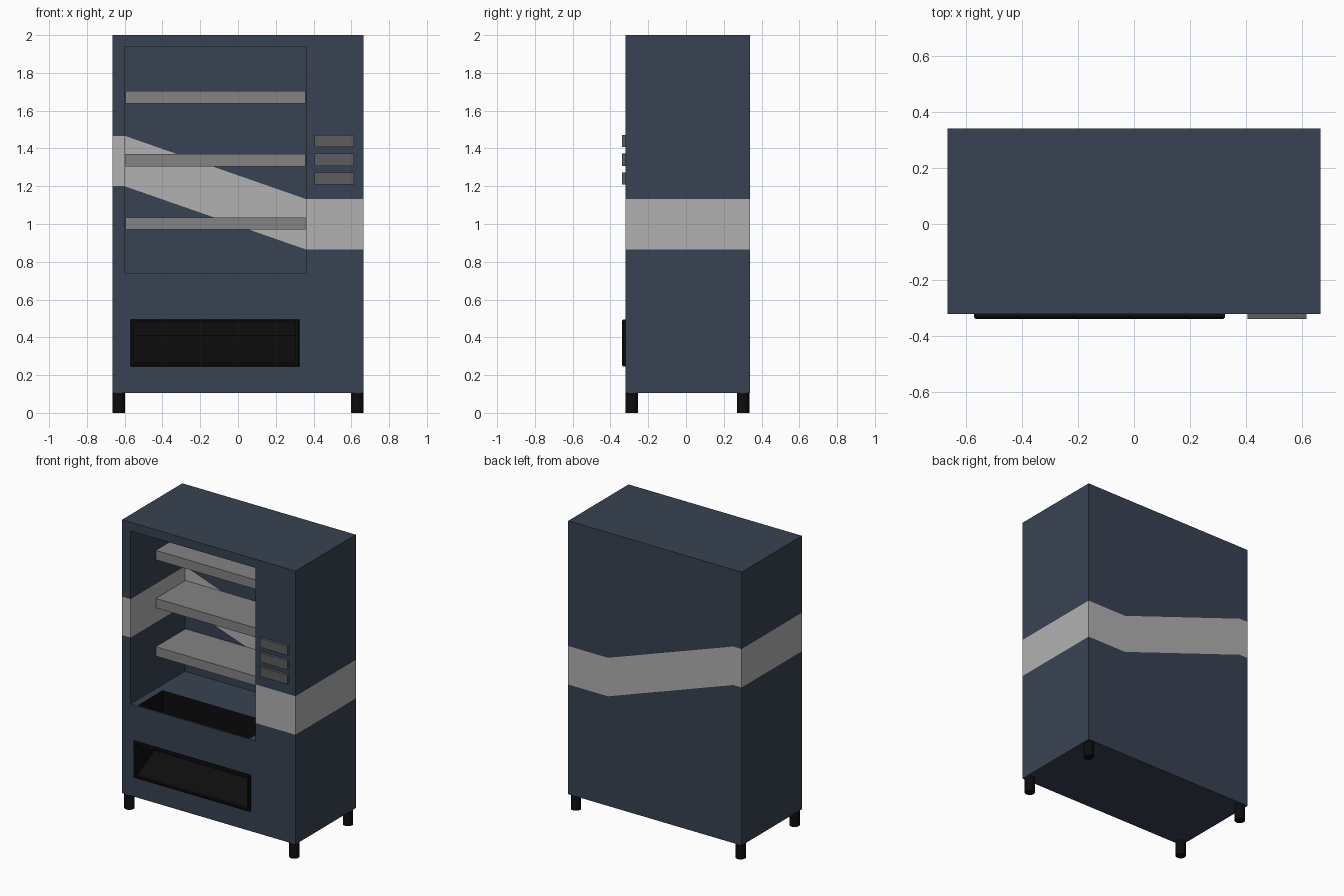
import bpy, bmesh
from mathutils import Vector

if "Cube" in bpy.data.objects:
    bpy.data.objects.remove(bpy.data.objects["Cube"])


def material(name, rgb):
    m = bpy.data.materials.new(name)
    m.diffuse_color = (*rgb, 1)
    m.use_nodes = True
    m.node_tree.nodes["Principled BSDF"].inputs["Base Color"].default_value = m.diffuse_color
    return m


NAVY = material("navy", (0.040, 0.055, 0.085))
STRIPE = material("light_grey", (0.44, 0.44, 0.44))
SHELF = material("mid_grey", (0.23, 0.23, 0.23))
BUTTON = material("dark_grey", (0.11, 0.11, 0.11))
BLACK = material("black", (0.004, 0.004, 0.004))


def finish(name, bm, mat):
    bmesh.ops.recalc_face_normals(bm, faces=bm.faces)
    me = bpy.data.meshes.new(name)
    bm.to_mesh(me)
    bm.free()
    ob = bpy.data.objects.new(name, me)
    bpy.context.collection.objects.link(ob)
    me.materials.append(mat)
    return ob


def box(name, x0, x1, y0, y1, z0, z1, mat):
    bm = bmesh.new()
    bmesh.ops.create_cube(bm, size=1)
    for v in bm.verts:
        v.co = ((x0 + x1) / 2 + v.co.x * (x1 - x0),
                (y0 + y1) / 2 + v.co.y * (y1 - y0),
                (z0 + z1) / 2 + v.co.z * (z1 - z0))
    return finish(name, bm, mat)


def prism_x(name, profile, x0, x1, mat):
    """Extrude a (y, z) profile along x."""
    bm = bmesh.new()
    face = bm.faces.new([bm.verts.new((x0, y, z)) for y, z in profile])
    ext = bmesh.ops.extrude_face_region(bm, geom=[face])
    moved = [g for g in ext["geom"] if isinstance(g, bmesh.types.BMVert)]
    bmesh.ops.translate(bm, verts=moved, vec=(x1 - x0, 0, 0))
    return finish(name, bm, mat)


W, FRONT, BACK = 0.665, -0.32, 0.34
WX0, WX1 = -0.60, 0.36          # window sides
INNER = 0.275                   # back wall of the display space

# Cabinet with display space and sloping delivery chute cut out
body = box("cabinet", -W, W, FRONT, BACK, 0.105, 2.0, NAVY)
display = box("display_cutter", WX0, WX1, -0.5, INNER, 0.74, 1.94, NAVY)
chute = prism_x("chute_cutter",
                [(-0.4, 0.265), (-0.31, 0.265), (-0.04, 0.41), (-0.04, 0.8),
                 (-0.31, 0.8), (-0.31, 0.475), (-0.4, 0.475)],
                -0.55, 0.305, NAVY)
bpy.context.view_layer.objects.active = body
for cutter in (display, chute):
    mod = body.modifiers.new("cut", 'BOOLEAN')
    mod.operation = 'DIFFERENCE'
    mod.solver = 'EXACT'
    mod.object = cutter
    bpy.ops.object.modifier_apply(modifier=mod.name)
    bpy.data.objects.remove(cutter)

# Stripe: level on both ends, falling diagonally across the window width
HIGH, LOW, BAND = 1.20, 0.865, 0.267


def section(x):
    return 0 if x < WX0 - 1e-4 else 2 if x > WX1 + 1e-4 else 1


def stripe_base(x):
    t = min(max((x - WX0) / (WX1 - WX0), 0), 1)
    return HIGH + (LOW - HIGH) * t


bm = bmesh.new()
bm.from_mesh(body.data)


def slice_faces(faces, co, no):
    geom = set(faces)
    for f in faces:
        geom.update(f.edges)
        geom.update(f.verts)
    bmesh.ops.bisect_plane(bm, geom=list(geom), dist=1e-5,
                           plane_co=co, plane_no=no)


for x in (WX0, WX1):
    slice_faces(list(bm.faces), (x, 0, 0), (1, 0, 0))
slope_normal = Vector((HIGH - LOW, 0, WX1 - WX0)).normalized()
for i, no in enumerate(((0, 0, 1), slope_normal, (0, 0, 1))):
    px = (-W, WX0, W)[i]
    for dz in (0, BAND):
        part = [f for f in bm.faces if section(f.calc_center_median().x) == i]
        slice_faces(part, (px, 0, stripe_base(px) + dz), no)

body.data.materials.clear()
for m in (NAVY, STRIPE, BLACK):
    body.data.materials.append(m)
for f in bm.faces:
    c = f.calc_center_median()
    f.material_index = 0
    f.smooth = False
    if 0 < c.z - stripe_base(c.x) < BAND:
        f.material_index = 1
    elif -0.56 < c.x < 0.31 and -0.319 < c.y < -0.03 and 0.2 < c.z < 0.735:
        f.material_index = 2    # chute lining
bm.to_mesh(body.data)
bm.free()

# Display shelves
for i, z in enumerate((0.97, 1.305, 1.638)):
    box(f"shelf_{i + 1}", -0.595, 0.357, -0.05, INNER, z, z + 0.065, SHELF)

# Selection buttons
for i, z in enumerate((1.208, 1.308, 1.408)):
    box(f"button_{i + 1}", 0.405, 0.615, -0.338, FRONT, z, z + 0.064, BUTTON)

# Chamfered frame around the delivery slot
bm = bmesh.new()
rings = []
for inset, y in ((0, FRONT), (0, -0.332), (0.007, -0.339), (0.02, -0.339), (0.02, -0.31)):
    x0, x1, z0, z1 = -0.57 + inset, 0.325 - inset, 0.245 + inset, 0.495 - inset
    rings.append([bm.verts.new((x, y, z))
                  for x, z in ((x0, z0), (x1, z0), (x1, z1), (x0, z1))])
for a, b in zip(rings, rings[1:]):
    for k in range(4):
        n = (k + 1) % 4
        bm.faces.new((a[k], a[n], b[n], b[k]))
finish("slot_frame", bm, BLACK)

# Round feet at the four corners
for fx, sx in (("left", -1), ("right", 1)):
    for fy, y in (("front", FRONT + 0.033), ("back", BACK - 0.038)):
        bpy.ops.mesh.primitive_cylinder_add(
            vertices=16, radius=0.033, depth=0.11, location=(sx * 0.632, y, 0.055))
        foot = bpy.context.object
        foot.name = f"{fy}_{fx}_foot"
        foot.data.materials.append(BLACK)
        bpy.ops.object.shade_smooth_by_angle()
